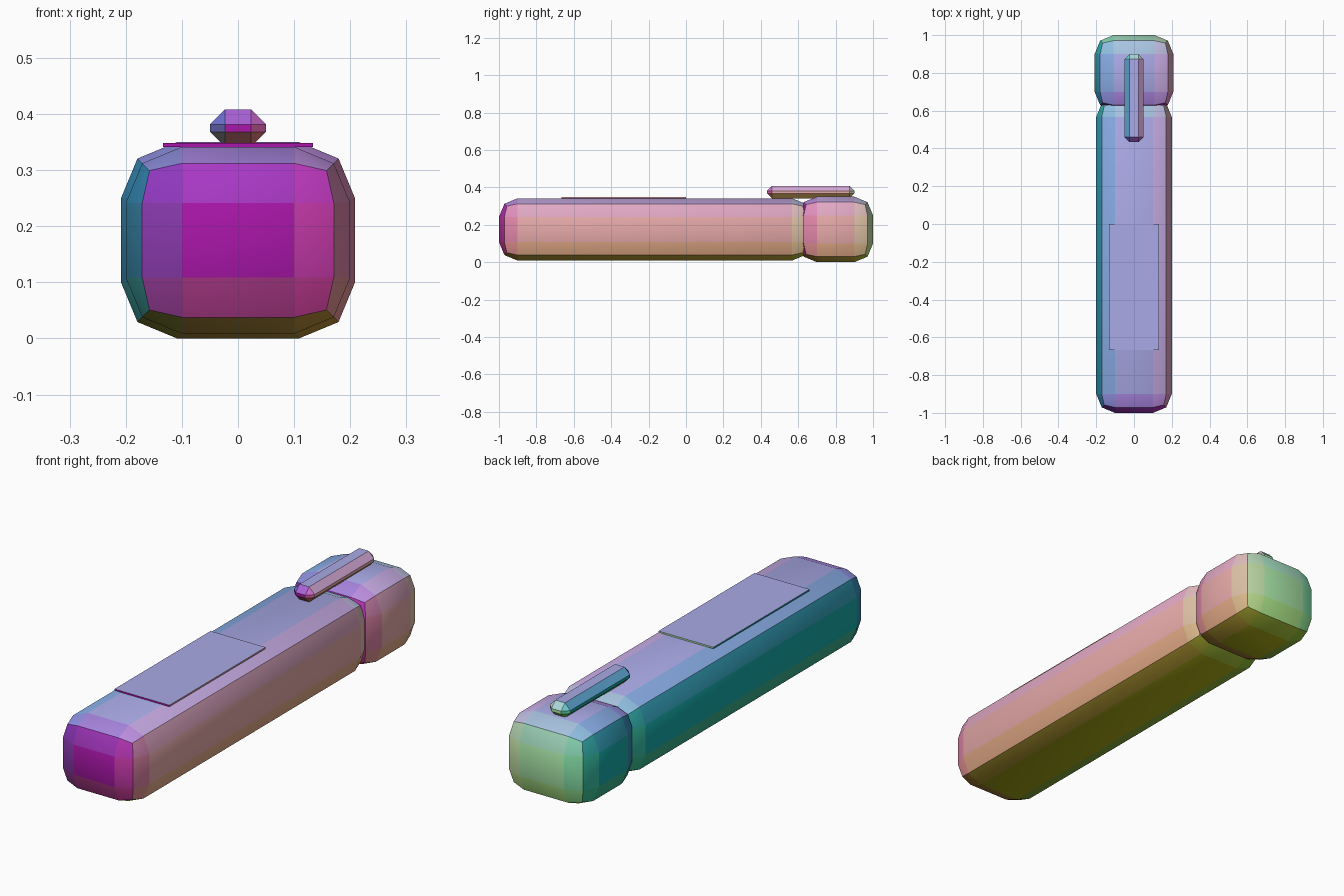
import bpy
import math

if "Cube" in bpy.data.objects:
    bpy.data.objects.remove(bpy.data.objects["Cube"])

MID = 0.175  # height of the long axis
paints = {}


def paint_for(normal):
    """One shared material per facing direction: red follows x, green y, blue z."""
    key = tuple(round(c, 1) + 0.0 for c in normal)
    if key not in paints:
        mat = bpy.data.materials.new("facing_tint")
        mat.diffuse_color = [0.8 * min(1, max(0.01, 0.5 + 0.5 * c)) for c in key] + [1]
        mat.use_nodes = True
        mat.node_tree.nodes["Principled BSDF"].inputs["Base Color"].default_value = mat.diffuse_color
        paints[key] = mat
    return paints[key]


def box(name, size, centre, bevel=0.0, segments=1):
    """Box of the given size with evenly bevelled edges, tinted by facing."""
    bpy.ops.mesh.primitive_cube_add(size=1, location=centre)
    ob = bpy.context.object
    ob.name = name
    ob.scale = size
    bpy.ops.object.transform_apply(location=False, rotation=False, scale=True)
    if bevel:
        mod = ob.modifiers.new("bevel", 'BEVEL')
        mod.width = bevel
        mod.segments = segments
        mod.limit_method = 'NONE'
        bpy.ops.object.modifier_apply(modifier=mod.name)
    bpy.ops.object.shade_smooth_by_angle(angle=math.radians(30))
    slots = {}
    for face in ob.data.polygons:
        mat = paint_for(face.normal)
        if mat not in slots:
            slots[mat] = len(slots)
            ob.data.materials.append(mat)
        face.material_index = slots[mat]
    return ob


# Long barrel and the slightly fatter cap at the back
box("barrel", (0.4, 1.667, 0.333), (0, -0.1667, MID), 0.1, 2)
box("cap", (0.417, 0.4, 0.35), (0, 0.8, MID), 0.1, 2)

# Pocket clip on top of the cap
box("clip", (0.1, 0.467, 0.0667), (0, 0.6667, 0.375), 0.0267, 1)

# Thin label on top of the barrel
box("label", (0.267, 0.667, 0.0067), (0, -0.3333, 0.345))
